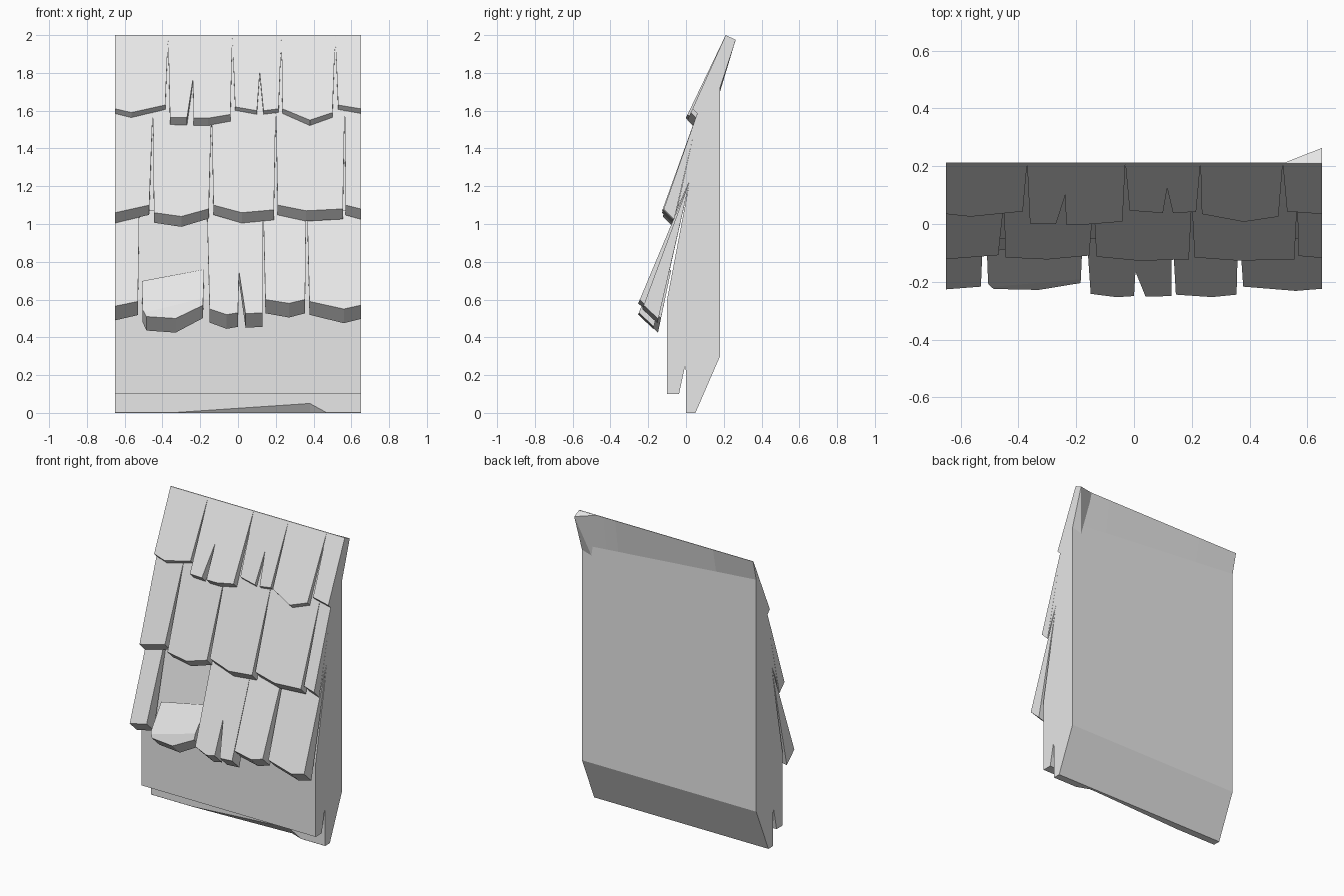
import bpy, bmesh
from mathutils import Vector

cube = bpy.data.objects.get("Cube")
if cube:
    bpy.data.objects.remove(cube)

# One plain grey for the whole roof piece
grey = bpy.data.materials.new("plain_grey")
grey.use_nodes = True
grey.diffuse_color = (0.8, 0.8, 0.8, 1)
grey.node_tree.nodes["Principled BSDF"].inputs["Base Color"].default_value = grey.diffuse_color

HALF = 0.65


def finish(bm, name):
    bmesh.ops.recalc_face_normals(bm, faces=bm.faces)
    mesh = bpy.data.meshes.new(name)
    bm.to_mesh(mesh)
    bm.free()
    mesh.materials.append(grey)
    obj = bpy.data.objects.new(name, mesh)
    bpy.context.scene.collection.objects.link(obj)
    return obj


def skin(bm, rings):
    """Join matching closed rings into a solid with capped ends."""
    loops = [[bm.verts.new(p) for p in ring] for ring in rings]
    for a, b in zip(loops, loops[1:]):
        for i in range(len(a)):
            j = (i + 1) % len(a)
            bm.faces.new((a[i], a[j], b[j], b[i]))
    bm.faces.new(loops[0])
    bm.faces.new(loops[-1])


# Backing wall: side profile swept along x, with a chip in the bottom edge
def wall_ring(x, chip):
    back_top = 1.81 - 0.085 * x
    profile = [(0.05, 0), (0.18, 0.3), (0.18, back_top), (0.213, 2.0), (0.209, 2.0),
               (0.205, 1.985), (0.075, 1.63), (-0.05, 1.07), (0.02, 1.23),
               (-0.1, 0.6), (-0.1, 0.1), (-0.037, 0.1), (-0.005, 0.25),
               (0, 0.22), (0, chip), (chip * 0.7, 0)]
    return [(x, y, z) for y, z in profile]


bm = bmesh.new()
skin(bm, [wall_ring(x, c) for x, c in
          ((-HALF, 0.001), (-0.35, 0.001), (0.38, 0.05), (0.47, 0.001), (HALF, 0.001))])
finish(bm, "backing_wall")

# Bent corner at the rear of the top edge
bm = bmesh.new()
for p in ((0.515, 0.21, 2), (HALF, 0.21, 2), (HALF, 0.263, 1.975),
          (HALF, 0.18, 1.72), (0.58, 0.18, 1.7), (HALF, 0.16, 1.8)):
    bm.verts.new(p)
bmesh.ops.convex_hull(bm, input=bm.verts)
finish(bm, "rear_corner")


# Shingle: outline laid on a slope, thickening toward its lower lip
def shingle(name, x0, x1, top, lip, slope, edge, chip=None):
    y_top, z_top = top
    outline = [(x1, z_top), (x0, z_top)] + edge
    z_low = min(z for x, z in edge)
    front, back = [], []
    for x, z in outline:
        y = y_top - (z_top - z) * slope
        t = max(0.01, (z_top - z) / (z_top - z_low))
        front.append((x, y, z))
        back.append((x, y + lip[0] * t, z - lip[1] * t))
    bm = bmesh.new()
    skin(bm, [front, back])
    if chip:
        bmesh.ops.recalc_face_normals(bm, faces=bm.faces)
        cut = bmesh.ops.bisect_plane(bm, geom=bm.verts[:] + bm.edges[:] + bm.faces[:],
                                     plane_co=Vector(chip[0]), plane_no=Vector(chip[1]),
                                     clear_outer=True)
        edges = [e for e in cut["geom_cut"] if isinstance(e, bmesh.types.BMEdge)]
        bmesh.ops.edgeloop_fill(bm, edges=edges)
    finish(bm, name)


# Each row: top line (y, z), lip offset, joint positions, then (slope, lower edge) per shingle
rows = {
    "upper": ((0.21, 2.0), (0.05, 0.05), (-0.37, -0.03, 0.23, 0.515), [
        (0.45, [(-HALF, 1.61), (-0.565, 1.59), (-0.385, 1.63)]),
        (0.48, [(-0.36, 1.565), (-0.27, 1.563), (-0.238, 1.77), (-0.235, 1.56),
                (-0.16, 1.56), (-0.04, 1.58)]),
        (0.43, [(-0.015, 1.62), (0.1, 1.6), (0.115, 1.8), (0.135, 1.6), (0.215, 1.61)]),
        (0.45, [(0.235, 1.61), (0.38, 1.55), (0.5, 1.59)]),
        (0.45, [(0.53, 1.63), (HALF, 1.61)])]),
    "middle": ((0.075, 1.63), (0.055, 0.055), (-0.45, -0.14, 0.2, 0.565), [
        (0.345, [(-HALF, 1.06), (-0.47, 1.1)]),
        (0.335, [(-0.445, 1.06), (-0.3, 1.04), (-0.155, 1.08)]),
        (0.355, [(-0.13, 1.1), (0.02, 1.06), (0.19, 1.075)]),
        (0.36, [(0.21, 1.1), (0.36, 1.07), (0.555, 1.08)]),
        (0.35, [(0.57, 1.1), (HALF, 1.08)])]),
    "lower": ((0.02, 1.23), (0.08, 0.075), (-0.52, -0.168, 0.13, 0.362), [
        (0.37, [(-HALF, 0.565), (-0.53, 0.59)]),
        (0.34, [(-0.505, 0.55), (-0.485, 0.51), (-0.33, 0.5), (-0.185, 0.57)]),
        (0.385, [(-0.15, 0.55), (-0.06, 0.52), (0, 0.53), (0.005, 0.75),
                 (0.04, 0.525), (0.13, 0.53)]),
        (0.42, [(0.145, 0.6), (0.27, 0.58), (0.355, 0.6)]),
        (0.37, [(0.378, 0.59), (0.56, 0.55), (HALF, 0.57)])]),
}

for row, (top, lip, joints, shingles) in rows.items():
    bounds = [-HALF, *joints, HALF]
    for i, (slope, edge) in enumerate(shingles):
        # The second lower shingle has a broken corner
        broken = row == "lower" and i == 1
        chip = ((-0.22, -0.194, 0.6), (-0.082, -0.8, 0.6)) if broken else None
        shingle(f"{row}_shingle_{i + 1}", bounds[i], bounds[i + 1], top, lip, slope, edge, chip)
